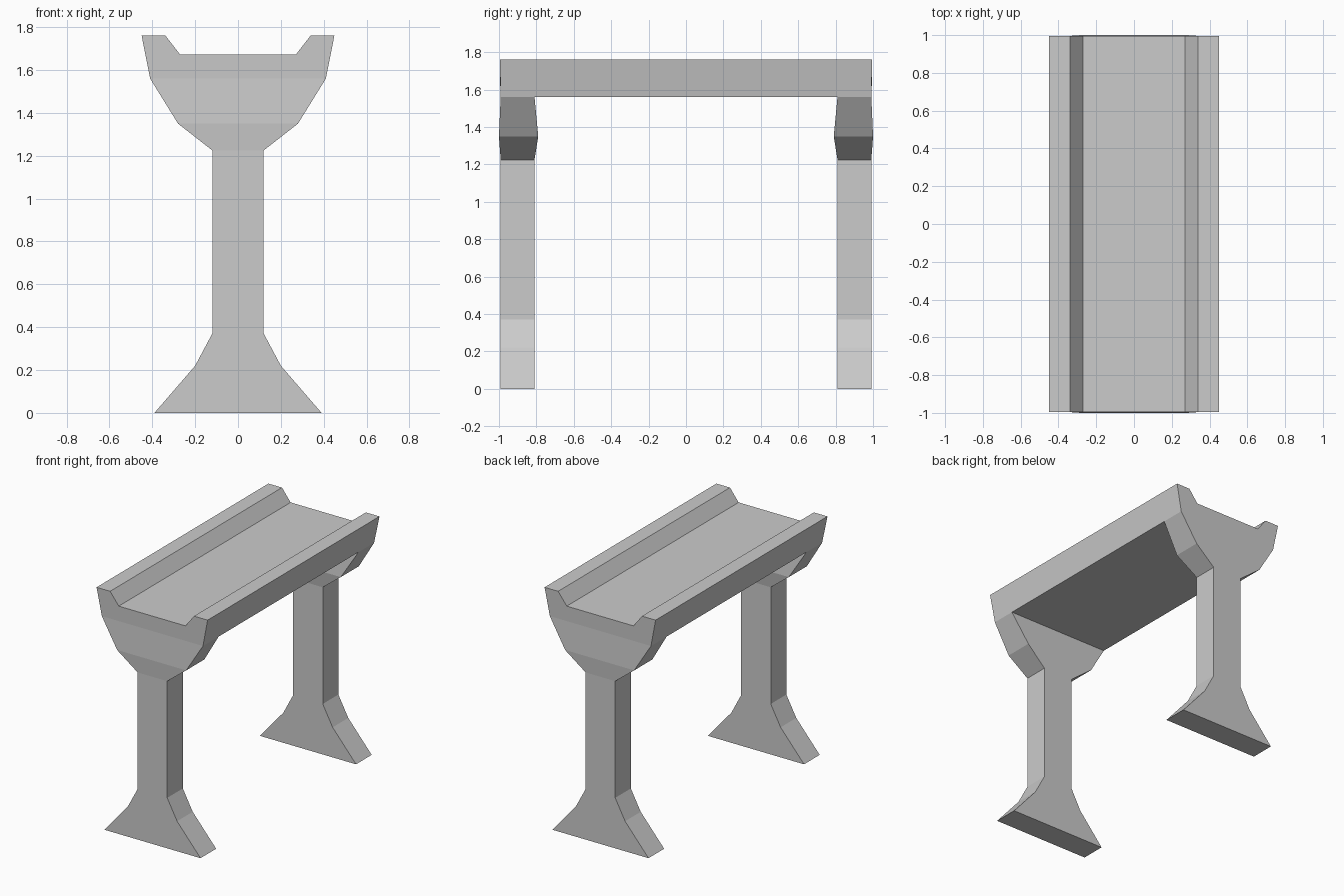
import bpy, bmesh

if "Cube" in bpy.data.objects:
    bpy.data.objects.remove(bpy.data.objects["Cube"])


def loft(name, rings, closed=True, caps=(), skip=()):
    """Join equal-sized rings with quads; cap chosen ends; skip (ring, side) quads."""
    bm = bmesh.new()
    loops = [[bm.verts.new(p) for p in ring] for ring in rings]
    n = len(loops[0])
    for r, (a, b) in enumerate(zip(loops, loops[1:])):
        for i in range(n):
            if (r, i) not in skip:
                j = (i + 1) % n
                bm.faces.new((a[i], a[j], b[j], b[i]))
    for c in caps:
        bm.faces.new(loops[c])
    bmesh.ops.recalc_face_normals(bm, faces=bm.faces[:])
    mesh = bpy.data.meshes.new(name)
    bm.to_mesh(mesh)
    bm.free()
    obj = bpy.data.objects.new(name, mesh)
    bpy.context.collection.objects.link(obj)
    return obj


# Deck: trough section with raised kerbs; underside is open where it meets the piers
section = [(-0.41, 1.56), (0.41, 1.56), (0.45, 1.762), (0.34, 1.762),
           (0.27, 1.672), (-0.27, 1.672), (-0.34, 1.762), (-0.45, 1.762)]


def deck_ring(y, s):
    return [(x, y + (s * 0.004 if z > 1.6 else 0), z) for x, z in section]


loft("deck", [deck_ring(-0.991, -1), deck_ring(-0.81, 0),
              deck_ring(0.81, 0), deck_ring(0.991, 1)],
     caps=(0, -1), skip={(0, 0), (2, 0)})

# Piers: flared foot, straight column, wide head (z, half width, outer y, inner y)
levels = [(0, 0.39, 0.991, 0.81), (0.22, 0.20, 0.991, 0.81),
          (0.37, 0.12, 0.991, 0.81), (1.225, 0.12, 0.991, 0.81),
          (1.35, 0.28, 1.0, 0.79), (1.56, 0.41, 0.991, 0.81)]
for name, s in (("front_pier", -1), ("back_pier", 1)):
    rings = [[(-w, s * o, z), (w, s * o, z), (w, s * i, z), (-w, s * i, z)]
             for z, w, o, i in levels]
    # column top edge widens slightly where the head begins
    loft(name, rings, caps=(0,))
    pier = bpy.data.objects[name]
    bm = bmesh.new()
    bm.from_mesh(pier.data)
    # orient the open shell outward using the base face
    base = min(bm.faces, key=lambda f: f.calc_center_median().z)
    if base.normal.z > 0:
        bmesh.ops.reverse_faces(bm, faces=bm.faces[:])
    bm.to_mesh(pier.data)
    bm.free()

# Deck shell: face the walking surface upward
deck = bpy.data.objects["deck"]
top = max(deck.data.polygons, key=lambda p: p.center.z)
if top.normal.z < 0:
    deck.data.flip_normals()
